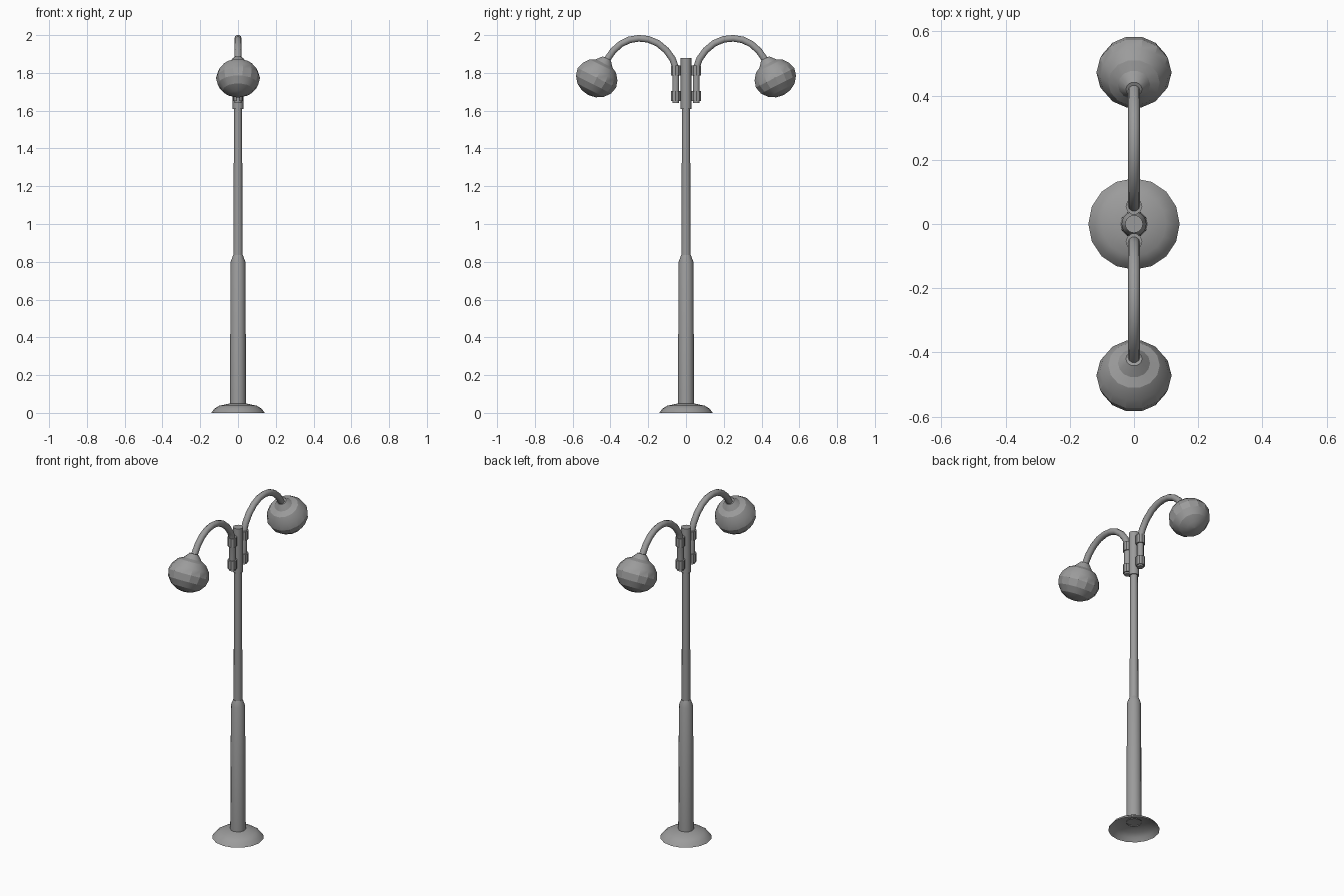
import bpy
import math
from mathutils import Matrix, Vector

cube = bpy.data.objects.get("Cube")
if cube:
    bpy.data.objects.remove(cube, do_unlink=True)

grey = bpy.data.materials.new("grey metal")
grey.use_nodes = True
colour = (0.33, 0.33, 0.33, 1)
grey.diffuse_color = colour
grey.node_tree.nodes["Principled BSDF"].inputs["Base Color"].default_value = colour


def add_mesh(name, verts, faces, angle):
    mesh = bpy.data.meshes.new(name)
    mesh.from_pydata(verts, [], faces)
    mesh.materials.append(grey)
    obj = bpy.data.objects.new(name, mesh)
    bpy.context.collection.objects.link(obj)
    bpy.ops.object.select_all(action="DESELECT")
    obj.select_set(True)
    bpy.context.view_layer.objects.active = obj
    if angle:
        bpy.ops.object.shade_smooth_by_angle(angle=math.radians(angle))
    return obj


def skin(rings, cap_start=True, cap_end=True):
    """Join equal rings of points with quads."""
    n = len(rings[0])
    verts = [p for ring in rings for p in ring]
    faces = []
    for k in range(len(rings) - 1):
        a, b = k * n, (k + 1) * n
        for i in range(n):
            j = (i + 1) % n
            faces.append((a + i, a + j, b + j, b + i))
    if cap_start:
        faces.append(tuple(reversed(range(n))))
    if cap_end:
        faces.append(tuple(range(len(verts) - n, len(verts))))
    return verts, faces


def lathe(name, profile, sides, matrix=Matrix(), angle=35, cap_start=True):
    """Turn (radius, height) points around the local z axis."""
    turn = math.tau / sides
    rings = [[matrix @ Vector((r * math.cos(i * turn), r * math.sin(i * turn), h))
              for i in range(sides)] for r, h in profile]
    return add_mesh(name, *skin(rings, cap_start), angle)


def tube(name, path, radius, sides):
    """Sweep a circle along a path lying in the yz plane."""
    rings = []
    for k, p in enumerate(path):
        along = (path[min(k + 1, len(path) - 1)] - path[max(k - 1, 0)]).normalized()
        u = Vector((1, 0, 0))
        v = along.cross(u)
        rings.append([p + radius * (math.cos(t) * u + math.sin(t) * v)
                      for t in (math.tau * i / sides for i in range(sides))])
    return add_mesh(name, *skin(rings), 50)


# Hollow flared foot and stepped pole
lathe("foot", [(0.142, 0), (0.125, 0.022), (0.1, 0.038), (0.042, 0.05)],
      16, cap_start=False)
lathe("lower_pole", [(0.043, 0.045), (0.039, 0.8), (0.026, 0.835)],
      12, cap_start=False)
lathe("upper_pole", [(0.025, 0.83), (0.021, 1.62)], 12)
lathe("pole_head", [(0.028, 1.61), (0.028, 1.88)], 12)

# Two arms, each with clamps and a tilted onion-shaped lamp
arm_yz = [(0.055, 1.64), (0.055, 1.83), (0.072, 1.875), (0.105, 1.92),
          (0.15, 1.957), (0.2, 1.978), (0.25, 1.983), (0.3, 1.975),
          (0.345, 1.953), (0.385, 1.918), (0.425, 1.86)]
lamp_profile = [(0.025, -0.115), (0.042, -0.095), (0.05, -0.085), (0.08, -0.07),
                (0.106, -0.036), (0.117, 0), (0.107, 0.04),
                (0.08, 0.074), (0.042, 0.095), (0.002, 0.102)]

for side, spin in (("back", 0), ("front", math.pi)):
    turn = Matrix.Rotation(spin, 4, "Z")
    tube(side + "_arm", [turn @ Vector((0, y, z)) for y, z in arm_yz], 0.0185, 10)
    for label, z in (("lower", 1.65), ("upper", 1.787)):
        place = turn @ Matrix.Translation((0, 0.055, z))
        lathe(f"{side}_{label}_clamp", [(0.026, 0), (0.026, 0.053)], 10, place)
    tilt = Matrix.Rotation(math.pi + math.radians(27), 4, "X")
    place = turn @ Matrix.Translation((0, 0.4715, 1.774)) @ tilt
    lathe(side + "_lamp", lamp_profile, 14, place, angle=22)
